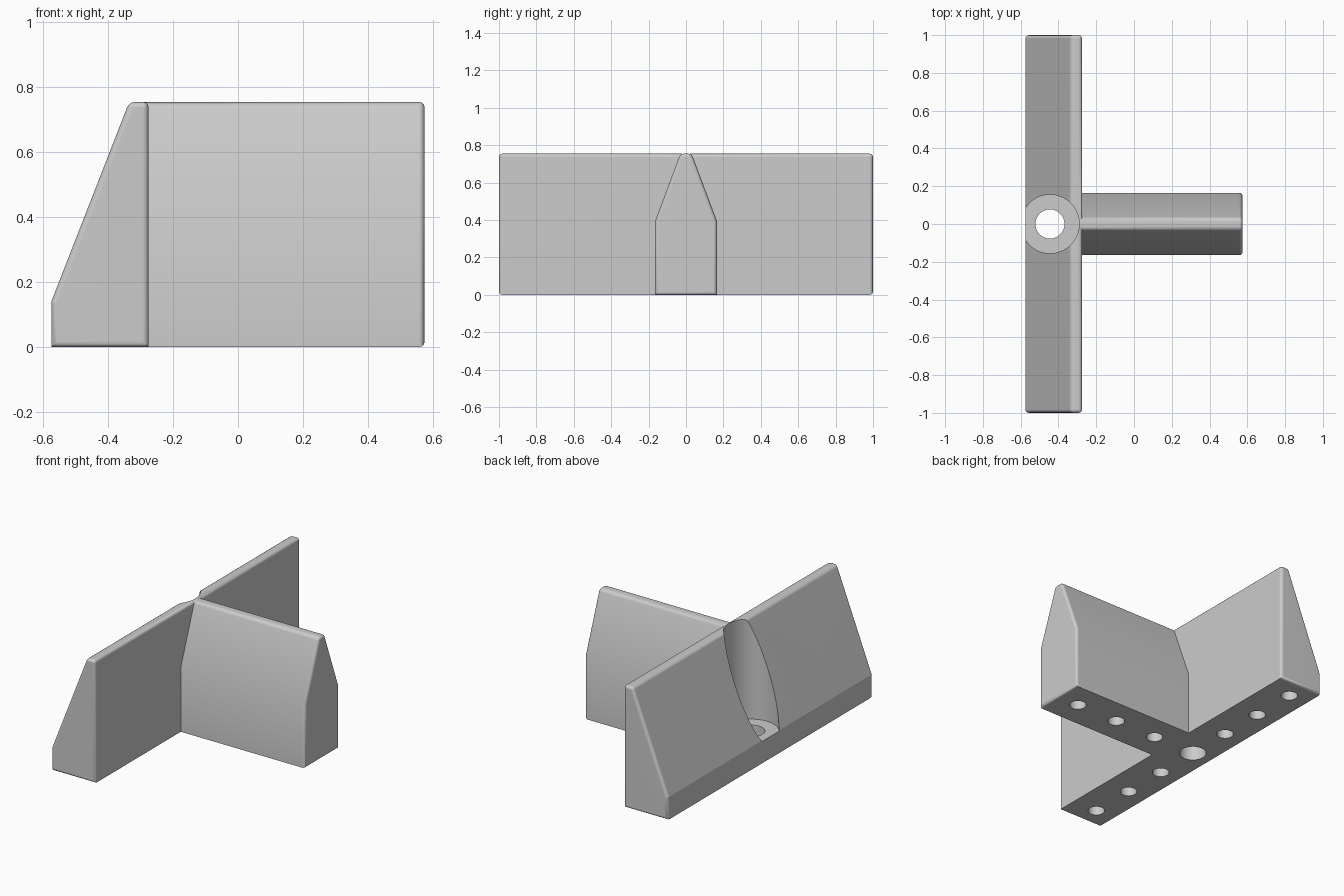
import bpy, bmesh, math
from mathutils import Vector

if "Cube" in bpy.data.objects:
    bpy.data.objects.remove(bpy.data.objects["Cube"], do_unlink=True)

HEIGHT = 0.755
ROUND = 0.018
HOLE_X = -0.445
PITCH = 0.29

grey = bpy.data.materials.new("light_grey")
grey.use_nodes = True
grey.diffuse_color = (0.6, 0.6, 0.6, 1)
grey.node_tree.nodes["Principled BSDF"].inputs["Base Color"].default_value = (0.6, 0.6, 0.6, 1)


def make_object(name, bm):
    bmesh.ops.recalc_face_normals(bm, faces=bm.faces)
    mesh = bpy.data.meshes.new(name)
    bm.to_mesh(mesh)
    bm.free()
    mesh.materials.append(grey)
    obj = bpy.data.objects.new(name, mesh)
    bpy.context.collection.objects.link(obj)
    return obj


def extruded(name, points, path, round_ends):
    """Extrude a profile, rounding the listed ends and the long top edges."""
    bm = bmesh.new()
    base = bm.faces.new([bm.verts.new(p) for p in points])
    bmesh.ops.extrude_face_region(bm, geom=[base], use_keep_orig=True)
    bm.verts.ensure_lookup_table()
    bmesh.ops.translate(bm, vec=path, verts=bm.verts[len(points):])
    axis = Vector(path).normalized()
    along = [v.co.dot(axis) for v in bm.verts]
    ends = [(min(along), max(along))[i] for i in round_ends]
    picked = []
    for e in bm.edges:
        a, b = e.verts
        on_end = any(all(abs(v.co.dot(axis) - t) < 1e-4 for v in e.verts) for t in ends)
        is_long = abs((b.co - a.co).normalized().dot(axis)) > 0.99
        on_top = min(a.co.z, b.co.z) > HEIGHT - 1e-4
        if on_end or (is_long and on_top):
            picked.append(e)
    bmesh.ops.recalc_face_normals(bm, faces=bm.faces)
    bmesh.ops.bevel(bm, geom=picked, offset=ROUND, segments=3, profile=0.5, affect='EDGES')
    return make_object(name, bm)


def cylinder(name, x, y, radius, z0, z1):
    bm = bmesh.new()
    bmesh.ops.create_cone(bm, cap_ends=True, segments=64, radius1=radius,
                          radius2=radius, depth=z1 - z0)
    bmesh.ops.translate(bm, vec=(x, y, (z0 + z1) / 2), verts=bm.verts)
    return make_object(name, bm)


def combine(target, other, operation):
    mod = target.modifiers.new(operation.lower(), 'BOOLEAN')
    mod.object = other
    mod.operation = operation
    mod.solver = 'EXACT'
    bpy.context.view_layer.objects.active = target
    bpy.ops.object.modifier_apply(modifier=mod.name)
    bpy.data.objects.remove(other, do_unlink=True)


# Long wall with a sloping back
wall_profile = [(-0.575, 0), (-0.275, 0), (-0.275, HEIGHT), (-0.335, HEIGHT), (-0.575, 0.14)]
bracket = extruded("bracket", [(x, -1, z) for x, z in wall_profile], (0, 2, 0), (0, 1))

# Rib with a tapering top
half = [(0.165, 0), (0.165, 0.395), (0.03, HEIGHT)]
rib_profile = half + [(-y, z) for y, z in reversed(half)]
rib = extruded("rib", [(-0.3, y, z) for y, z in rib_profile], (0.875, 0, 0), (1,))
combine(bracket, rib, 'UNION')

# Wide screw pocket and through hole
combine(bracket, cylinder("pocket_cutter", HOLE_X, 0, 0.155, 0.135, 1), 'DIFFERENCE')
combine(bracket, cylinder("screw_cutter", HOLE_X, 0, 0.077, -0.1, 0.3), 'DIFFERENCE')

# Blind holes in the underside of all three arms
for dx, dy in ((0, 1), (0, -1), (1, 0)):
    for i in (1, 2, 3):
        hole = cylinder("hole_cutter", HOLE_X + dx * PITCH * i, dy * PITCH * i, 0.048, -0.1, 0.2)
        combine(bracket, hole, 'DIFFERENCE')

# Smooth the rounded edges, keeping the crease low on the sloping back
bpy.ops.object.select_all(action='DESELECT')
bracket.select_set(True)
bpy.context.view_layer.objects.active = bracket
bpy.ops.object.shade_smooth_by_angle(angle=math.radians(40))
verts = bracket.data.vertices
for e in bracket.data.edges:
    ends = [verts[i].co for i in e.vertices]
    if all(c.x < -0.55 and abs(c.z - 0.14) < 0.01 for c in ends):
        e.use_edge_sharp = True
weighted = bracket.modifiers.new("flat_faces", 'WEIGHTED_NORMAL')
weighted.keep_sharp = True
